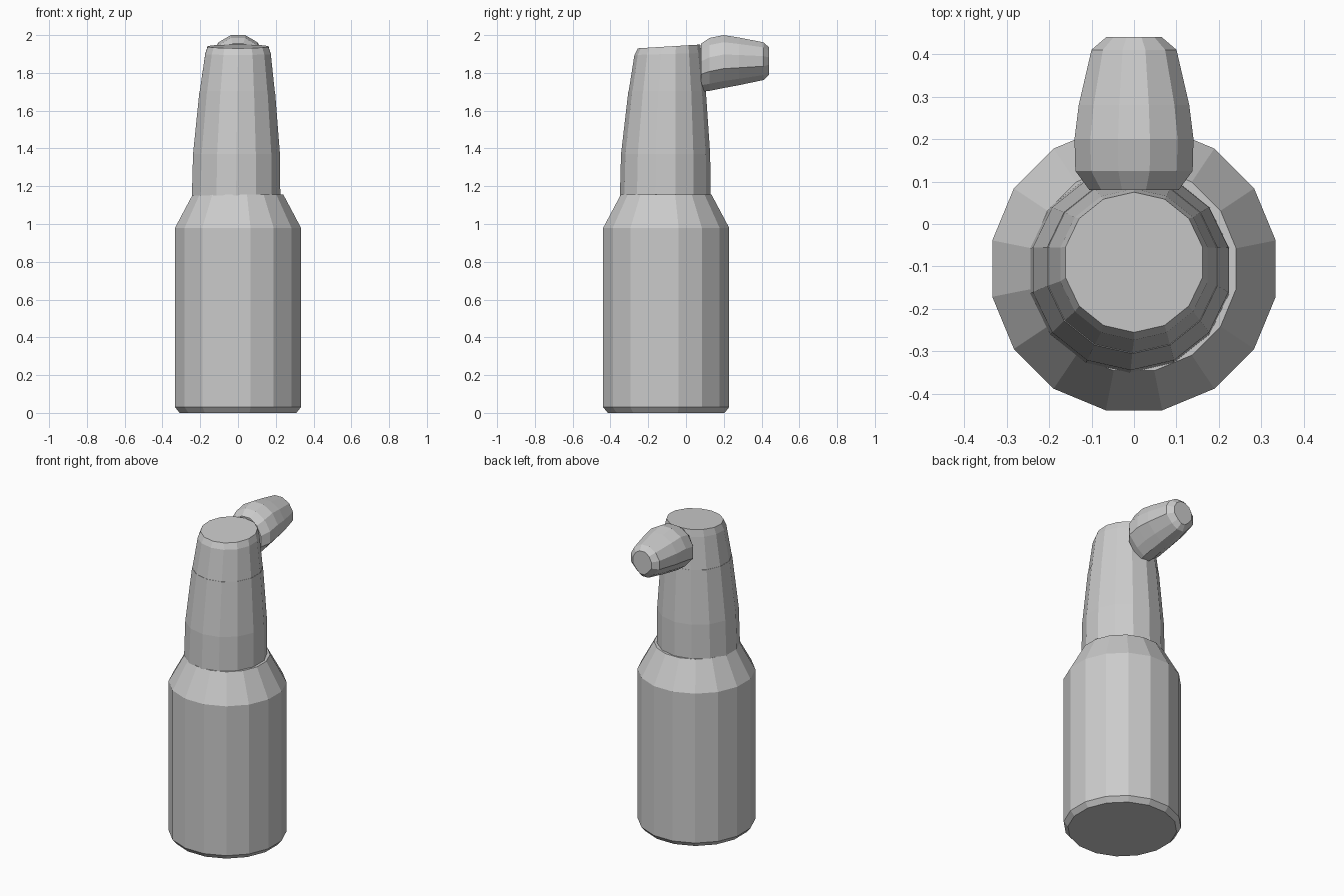
import bpy, bmesh
from math import cos, sin, pi
from mathutils import Vector

cube = bpy.data.objects.get("Cube")
if cube:
    bpy.data.objects.remove(cube)

grey = bpy.data.materials.new("plain grey")
grey.use_nodes = True
grey.diffuse_color = (0.6, 0.6, 0.6, 1)
grey.node_tree.nodes["Principled BSDF"].inputs["Base Color"].default_value = (0.6, 0.6, 0.6, 1)


def loft(name, rings):
    """Skin a closed, flat-shaded solid over rings of points."""
    bm = bmesh.new()
    loops = [[bm.verts.new(p) for p in ring] for ring in rings]
    for a, b in zip(loops, loops[1:]):
        for i in range(len(a)):
            j = (i + 1) % len(a)
            bm.faces.new((a[i], a[j], b[j], b[i]))
    bm.faces.new(loops[0])
    bm.faces.new(loops[-1])
    bmesh.ops.recalc_face_normals(bm, faces=bm.faces)
    mesh = bpy.data.meshes.new(name)
    bm.to_mesh(mesh)
    bm.free()
    mesh.materials.append(grey)
    obj = bpy.data.objects.new(name, mesh)
    bpy.context.collection.objects.link(obj)
    return obj


def level(n, z, r, x=0, y=-0.105, tilt=0):
    """Horizontal n-sided ring, optionally rising towards the back."""
    angles = [2 * pi * (i + 0.5) / n for i in range(n)]
    return [Vector((x + r * cos(a), y + r * sin(a), z + tilt * sin(a))) for a in angles]


def nozzle_ring(y, half_width, low, high, lean=0):
    """Upright rounded ring, narrower underneath; lean pushes its bottom back."""
    pts, n = [], 12
    for i in range(n):
        a = 2 * pi * (i + 0.5) / n
        taper = 1 if sin(a) > -0.3 else 0.8
        s = sin(a) / sin(5 * pi / 12)
        pts.append(Vector((half_width * taper * cos(a) / cos(pi / 12),
                           y - lean * s, (low + high) / 2 + s * (high - low) / 2)))
    return pts


# Bottle body with a small foot bevel and sloping shoulder
loft("body", [level(16, 0, 0.315), level(16, 0.03, 0.34),
              level(16, 0.98, 0.34), level(16, 1.155, 0.245)])

# Tapering neck
loft("neck", [level(14, 1.15, 0.24, -0.01, -0.11), level(14, 1.37, 0.236, -0.008, -0.108),
              level(14, 1.705, 0.205, -0.004, -0.1)])

# Head with a bevelled top that rises gently to the back
loft("head", [level(14, 1.7, 0.204, -0.004, -0.1), level(14, 1.9, 0.178, 0, -0.095, 0.005),
              level(14, 1.94, 0.165, 0, -0.09, 0.01)])

# Spout pointing to the back
loft("spout", [nozzle_ring(0.08, 0.105, 1.7, 1.955), nozzle_ring(0.125, 0.138, 1.705, 1.985),
               nozzle_ring(0.2, 0.14, 1.72, 2.0), nozzle_ring(0.28, 0.13, 1.735, 1.987),
               nozzle_ring(0.41, 0.1, 1.762, 1.962), nozzle_ring(0.44, 0.065, 1.79, 1.935)])
